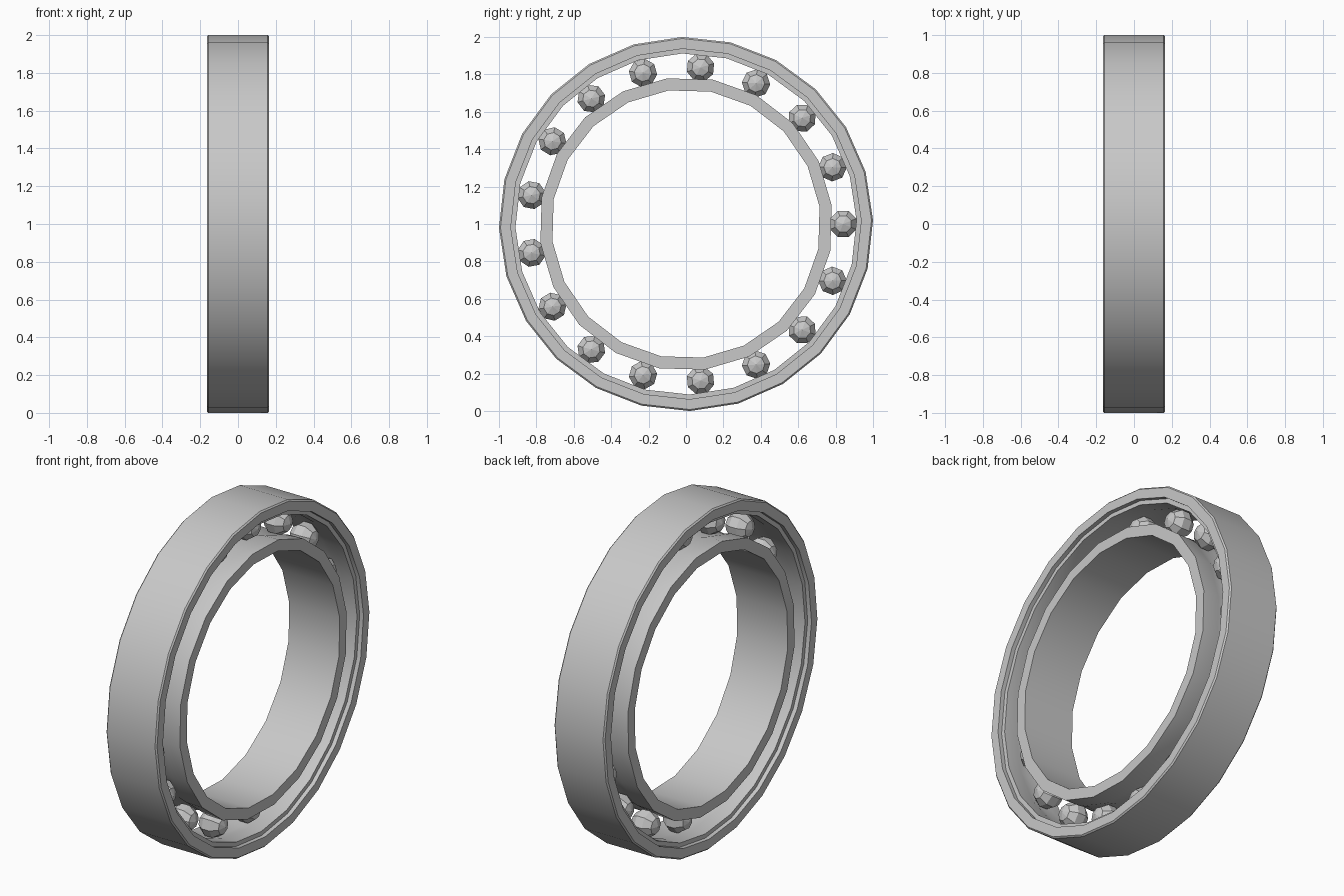
import bpy
import bmesh
from math import cos, sin, radians, tau
from mathutils import Matrix, Vector

cube = bpy.data.objects.get("Cube")
if cube:
    bpy.data.objects.remove(cube)

steel = bpy.data.materials.new("steel_grey")
steel.use_nodes = True
colour = (0.58, 0.58, 0.58, 1)
steel.diffuse_color = colour
steel.node_tree.nodes["Principled BSDF"].inputs["Base Color"].default_value = colour

CENTRE = Vector((0, 0, 1))
HALF = 0.165       # half width of the bearing
BALLS = 17
BALL_PATH = 0.84


def finish(name, bm):
    bmesh.ops.recalc_face_normals(bm, faces=bm.faces)
    mesh = bpy.data.meshes.new(name)
    bm.to_mesh(mesh)
    bm.free()
    mesh.materials.append(steel)
    obj = bpy.data.objects.new(name, mesh)
    bpy.context.collection.objects.link(obj)
    obj.location = CENTRE
    return obj


def ring(name, half_profile, sides, offset):
    """Lathe a mirrored (x, radius) profile around the x axis."""
    profile = half_profile + [(-x, r) for x, r in reversed(half_profile) if x > 0]
    bm = bmesh.new()
    loops = []
    for i in range(sides):
        a = tau * i / sides + radians(offset)
        loops.append([bm.verts.new((x, r * cos(a), r * sin(a))) for x, r in profile])
    n = len(profile)
    for i, here in enumerate(loops):
        there = loops[(i + 1) % sides]
        for j in range(n):
            k = (j + 1) % n
            bm.faces.new((here[j], here[k], there[k], there[j]))
    obj = finish(name, bm)
    bpy.ops.object.select_all(action="DESELECT")
    bpy.context.view_layer.objects.active = obj
    obj.select_set(True)
    bpy.ops.object.shade_smooth_by_angle(angle=radians(30))


# Outer race: chamfered rim, recessed lip and ball groove
ring("outer_race", [
    (HALF - 0.008, 1.0), (HALF, 0.992), (HALF, 0.937), (0.14, 0.937),
    (0.14, 0.912), (0.055, 0.912), (0, 0.922)], 24, 1.2)

# Inner race: plain bore with a ball groove outside
ring("inner_race", [
    (HALF, 0.72), (HALF, 0.785), (0.06, 0.782), (0, 0.768)], 20, 7.4)

# Low-poly balls, poles along the axle
bm = bmesh.new()
for i in range(BALLS):
    turn = Matrix.Rotation(tau * i / BALLS, 4, "X")
    place = turn @ Matrix.Translation((0, BALL_PATH, 0))
    place = place @ Matrix.Rotation(tau / 4, 4, "Y") @ Matrix.Rotation(tau / 16, 4, "Z")
    bmesh.ops.create_uvsphere(bm, u_segments=8, v_segments=5, radius=0.08, matrix=place)
finish("balls", bm)
